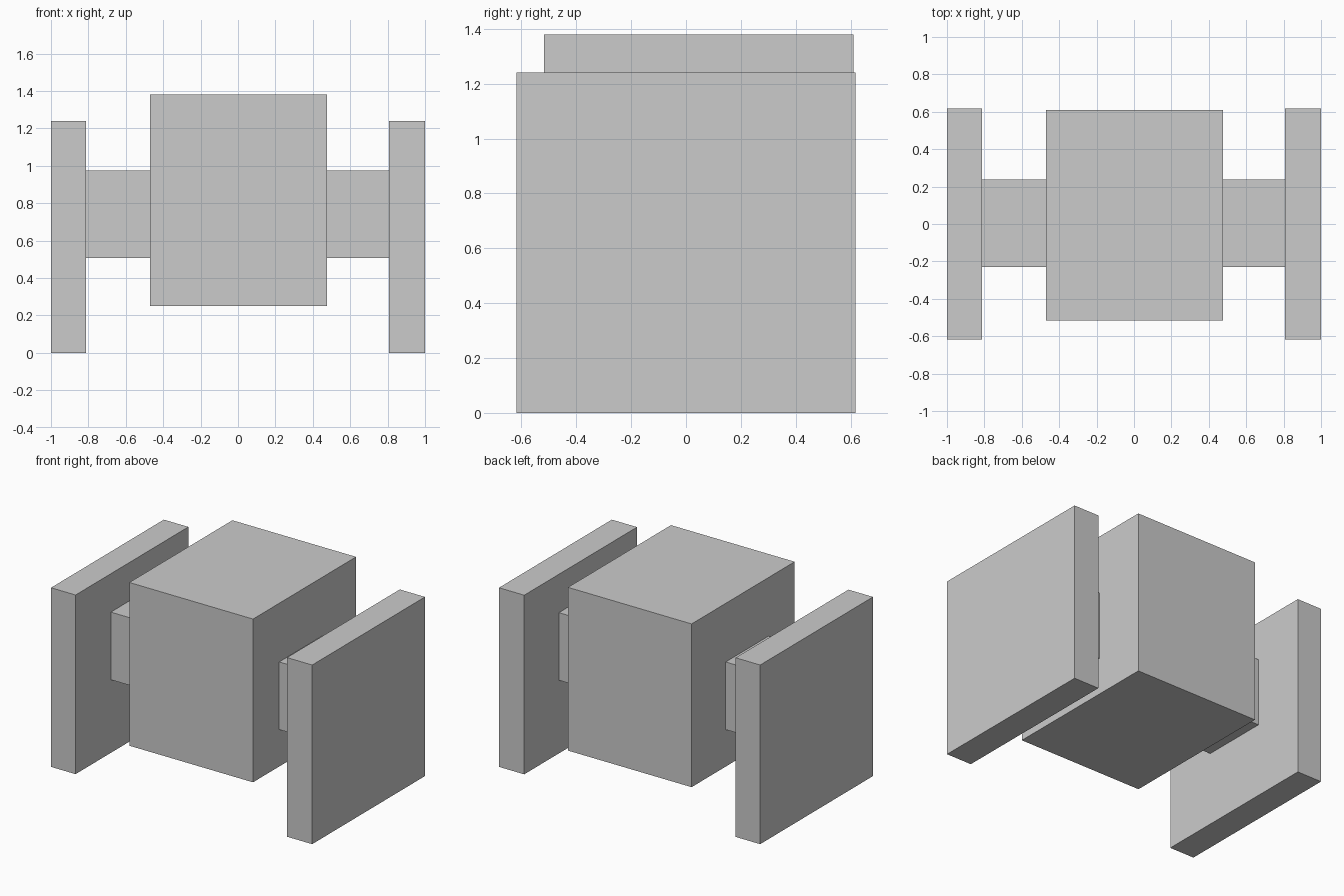
import bpy
import bmesh
from mathutils import Matrix, Vector

if "Cube" in bpy.data.objects:
    bpy.data.objects.remove(bpy.data.objects["Cube"])


def box(name, lo, hi):
    """Axis-aligned box between two opposite corners."""
    lo, hi = Vector(lo), Vector(hi)
    bm = bmesh.new()
    bmesh.ops.create_cube(bm, size=1, matrix=Matrix.Diagonal((*(hi - lo), 1)))
    mesh = bpy.data.meshes.new(name)
    bm.to_mesh(mesh)
    bm.free()
    obj = bpy.data.objects.new(name, mesh)
    obj.location = (lo + hi) / 2
    bpy.context.collection.objects.link(obj)
    return obj


BODY_L, BODY_R = -0.47, 0.477      # body side faces
PANEL_L, PANEL_R = -0.812, 0.807   # inner faces of the side panels

# Central body
box("body", (BODY_L, -0.517, 0.25), (BODY_R, 0.61, 1.38))

# Arms joining the body to the panels
for side, x0, x1 in (("left", PANEL_L, BODY_L), ("right", BODY_R, PANEL_R)):
    box(f"{side}_arm", (x0, -0.231, 0.506), (x1, 0.237, 0.974))

# Tall side panels
for side, x0, x1 in (("left", -1, PANEL_L), ("right", PANEL_R, 1)):
    box(f"{side}_panel", (x0, -0.617, 0), (x1, 0.617, 1.24))
